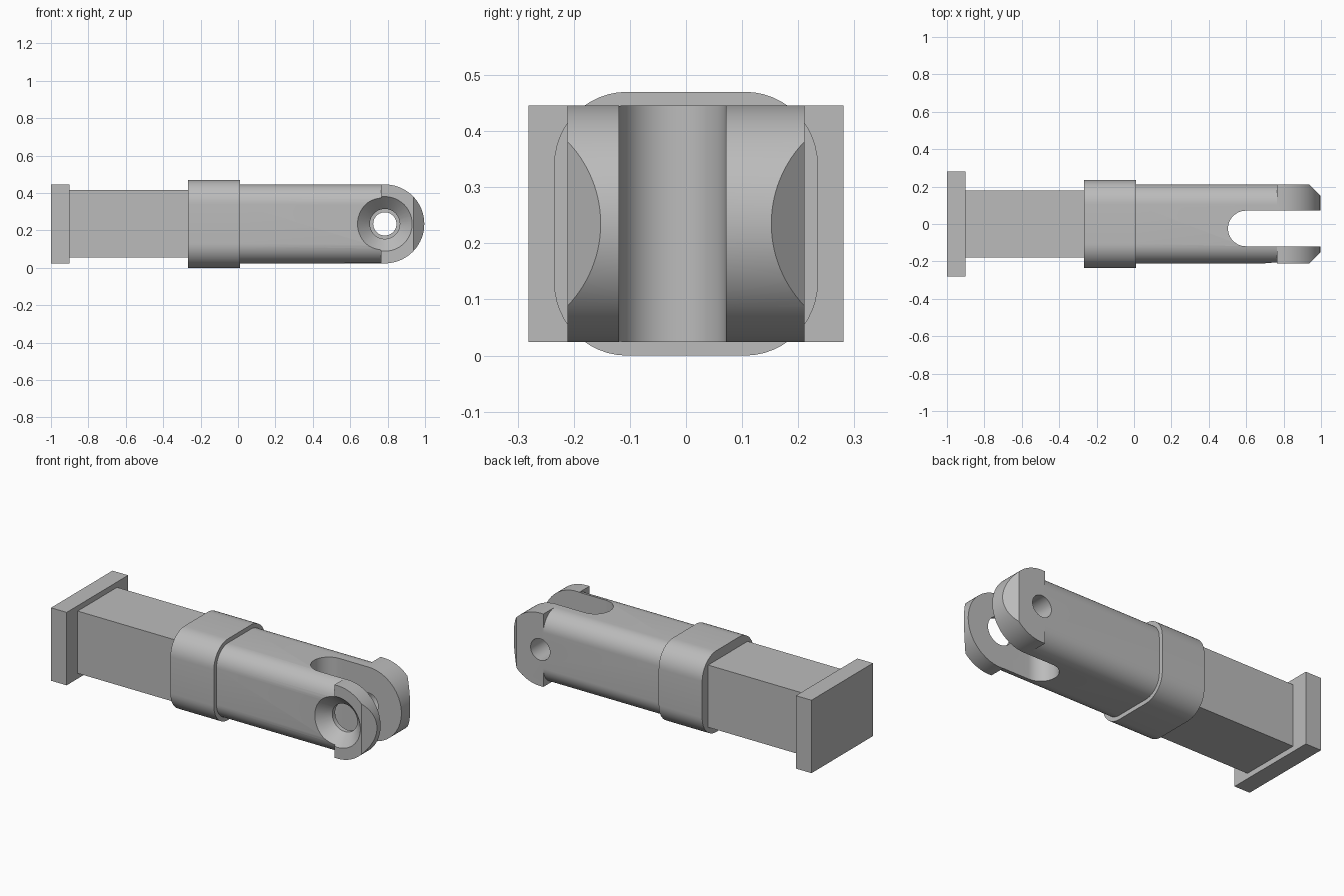
import bpy, bmesh, math
from mathutils import Matrix, Vector

if "Cube" in bpy.data.objects:
    bpy.data.objects.remove(bpy.data.objects["Cube"], do_unlink=True)

ZC = 0.235       # height of the long axis
PIN_X = 0.785    # pin hole position
HALF = 0.211     # half width of the body

steel = bpy.data.materials.new("plain grey")
steel.use_nodes = True
grey = (0.5, 0.5, 0.5, 1)
steel.diffuse_color = grey
steel.node_tree.nodes["Principled BSDF"].inputs["Base Color"].default_value = grey


def prism(name, points, direction):
    """Extrude a closed outline of 3D points along a direction."""
    bm = bmesh.new()
    face = bm.faces.new([bm.verts.new(p) for p in points])
    top = bmesh.ops.extrude_face_region(bm, geom=[face])["geom"]
    bmesh.ops.translate(bm, vec=Vector(direction),
                        verts=[v for v in top if isinstance(v, bmesh.types.BMVert)])
    return finish(name, bm)


def finish(name, bm):
    bmesh.ops.recalc_face_normals(bm, faces=bm.faces)
    mesh = bpy.data.meshes.new(name)
    bm.to_mesh(mesh)
    bm.free()
    mesh.materials.append(steel)
    obj = bpy.data.objects.new(name, mesh)
    bpy.context.collection.objects.link(obj)
    return obj


def arc(cx, cy, r, start, end, steps):
    angles = [math.radians(start + (end - start) * i / steps) for i in range(steps + 1)]
    return [(cx + r * math.cos(a), cy + r * math.sin(a)) for a in angles]


def bar(name, x0, x1, half_y, half_z, radius=0):
    """Bar along x with a square or rounded section."""
    outline = []
    for i, (sy, sz) in enumerate([(1, 1), (-1, 1), (-1, -1), (1, -1)]):
        cy, cz = sy * (half_y - radius), sz * (half_z - radius)
        outline += arc(cy, cz, radius, 90 * i, 90 * i + 90, 12) if radius else [(cy, cz)]
    return prism(name, [(x0, y, ZC + z) for y, z in outline], (x1 - x0, 0, 0))


def cone(name, y0, y1, r0, r1):
    """Round cutter along y at the pin position."""
    bm = bmesh.new()
    bmesh.ops.create_cone(bm, cap_ends=True, segments=64, radius1=r0, radius2=r1, depth=y1 - y0)
    bmesh.ops.transform(bm, verts=bm.verts, matrix=Matrix.Translation((PIN_X, (y0 + y1) / 2, ZC))
                        @ Matrix.Rotation(-math.pi / 2, 4, "X"))
    return finish(name, bm)


def combine(obj, other, operation):
    mod = obj.modifiers.new("combine", "BOOLEAN")
    mod.operation, mod.solver, mod.object = operation, "EXACT", other
    bpy.context.view_layer.objects.active = obj
    bpy.ops.object.modifier_apply(modifier=mod.name)
    bpy.data.objects.remove(other, do_unlink=True)


# Straight parts
plate = bar("end_plate", -1, -0.9, 0.281, HALF)
shaft = bar("square_shaft", -0.9, -0.2, 0.18, 0.18)
collar = bar("collar", -0.268, 0.01, HALF + 0.024, HALF + 0.024, 0.13)
body = bar("fork_body", 0, 0.765, HALF, HALF, 0.106)

# Fork end: round-nosed block with chamfered tips
nose = [(0.765, ZC - HALF)] + arc(PIN_X, ZC, HALF, -90, 90, 48) + [(0.765, ZC + HALF)]
fork = prism("fork_end", [(x, -HALF, z) for x, z in nose], (0, 2 * HALF, 0))
for s in (-1, 1):
    wedge = [(0.937, s * HALF), (1.037, s * (HALF - 0.1)), (1.1, s * 0.3), (0.848, s * 0.3)]
    combine(fork, prism("chamfer_cutter", [(x, y, -0.1) for x, y in wedge], (0, 0, 0.7)),
            "DIFFERENCE")
combine(body, fork, "UNION")

# Slot between the prongs, slightly off centre
slot = arc(0.598, -0.024, 0.095, 90, 270, 32) + [(1.2, -0.119), (1.2, 0.071)]
combine(body, prism("slot_cutter", [(x, y, -0.1) for x, y in slot], (0, 0, 0.7)), "DIFFERENCE")

# Pin holes, with a countersink on the front prong
combine(body, cone("rear_hole_cutter", 0, 0.4, 0.062, 0.062), "DIFFERENCE")
combine(body, cone("front_hole_cutter", -0.4, 0, 0.08, 0.08), "DIFFERENCE")
combine(body, cone("countersink_cutter", -0.221, -0.145, 0.156, 0.08), "DIFFERENCE")

# Smooth rounded surfaces, keep hard edges
for obj in (plate, shaft, collar, body):
    bpy.ops.object.select_all(action="DESELECT")
    obj.select_set(True)
    bpy.context.view_layer.objects.active = obj
    bpy.ops.object.shade_smooth_by_angle(angle=math.radians(25))
